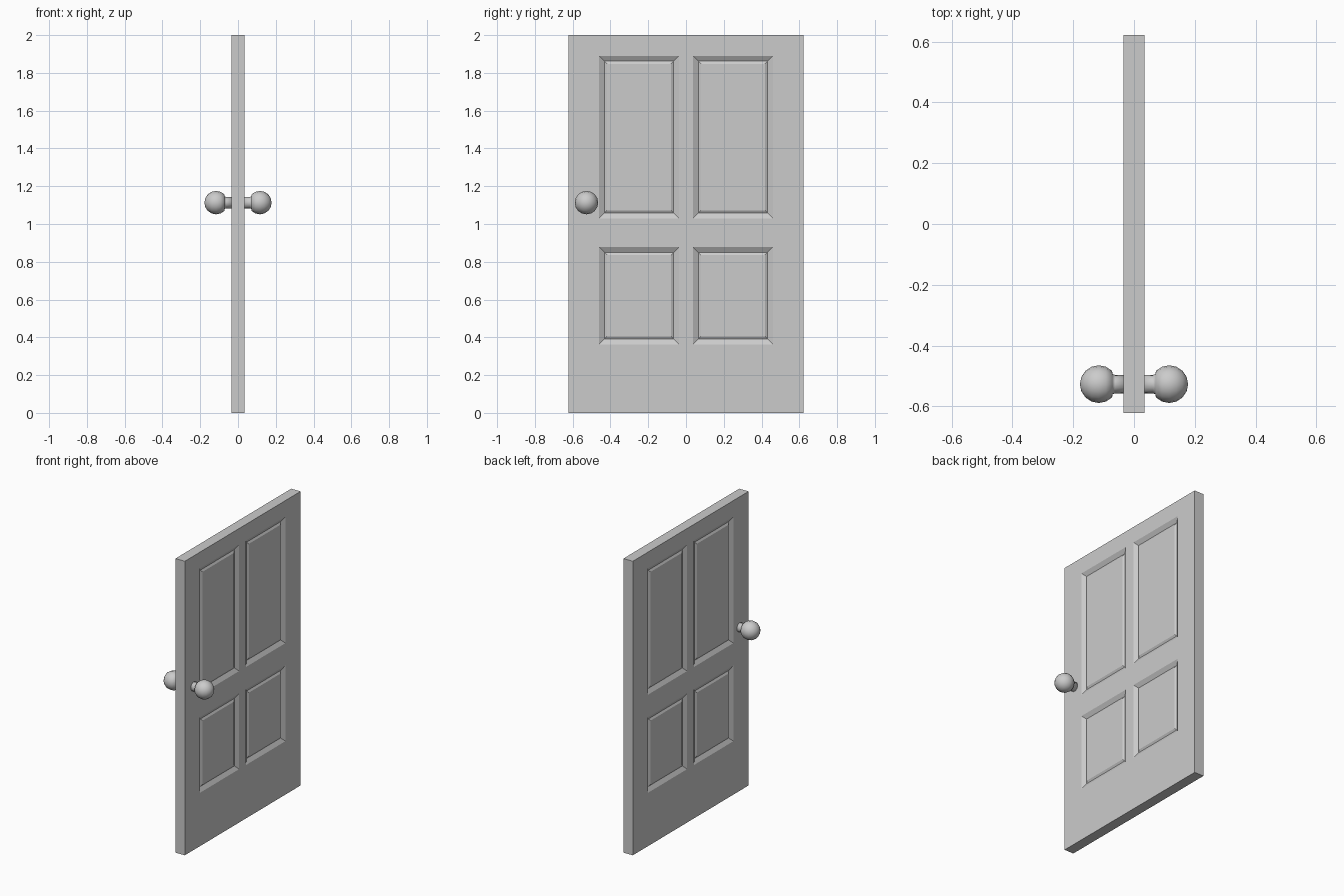
import bpy, bmesh, math
from mathutils import Vector, Matrix

if "Cube" in bpy.data.objects:
    bpy.data.objects.remove(bpy.data.objects["Cube"])

T, W, H = 0.035, 0.622, 2.0              # half thickness, half width, height
Y_SPANS = [(-0.46, -0.037), (0.037, 0.46)]
Z_SPANS = [(0.363, 0.878), (1.03, 1.89)]


def finish(bm, name):
    bmesh.ops.recalc_face_normals(bm, faces=bm.faces[:])
    me = bpy.data.meshes.new(name)
    bm.to_mesh(me)
    bm.free()
    ob = bpy.data.objects.new(name, me)
    bpy.context.collection.objects.link(ob)
    return ob


def inside(v, spans):
    return any(a < v < b for a, b in spans)


# Door slab, sliced along the panel outlines
bm = bmesh.new()
bmesh.ops.create_cube(bm, size=1, matrix=Matrix.Translation((0, 0, H / 2))
                      @ Matrix.Diagonal((2 * T, 2 * W, H, 1)))
cuts = [((0, y, 0), (0, 1, 0)) for s in Y_SPANS for y in s]
cuts += [((0, 0, z), (0, 0, 1)) for s in Z_SPANS for z in s]
for co, no in cuts:
    bmesh.ops.bisect_plane(bm, geom=bm.verts[:] + bm.edges[:] + bm.faces[:],
                           plane_co=co, plane_no=no)
bm.normal_update()

# Panels on both faces: sloped groove, then a raised field
panels = []
for f in bm.faces:
    c = f.calc_center_median()
    if abs(f.normal.x) > 0.9 and inside(c.y, Y_SPANS) and inside(c.z, Z_SPANS):
        panels.append(f)
for thick, depth in [(0.028, -0.017), (0.014, 0.008)]:
    bmesh.ops.inset_individual(bm, faces=panels, thickness=thick, depth=depth,
                               use_even_offset=True)
finish(bm, "door_panel")

# Knobs: neck flaring into a ball, lathed around the x axis
R, CX, SEG = 0.062, 0.116, 16
profile = [(0.03, 0.0), (0.03, 0.031), (0.062, 0.030), (0.070, 0.033)]
profile += [(CX - R * math.cos(a), R * math.sin(a))
            for a in [math.radians(d) for d in (45, 67.5, 90, 112.5, 135, 157.5, 180)]]
for name, side in (("knob_right", 1), ("knob_left", -1)):
    bm = bmesh.new()
    vs = [bm.verts.new((side * x, 0, max(r, 0))) for x, r in profile]
    es = [bm.edges.new(p) for p in zip(vs, vs[1:])]
    bmesh.ops.spin(bm, geom=vs + es, cent=(0, 0, 0), axis=(1, 0, 0),
                   angle=2 * math.pi, steps=SEG)
    bmesh.ops.remove_doubles(bm, verts=bm.verts[:], dist=1e-4)
    knob = finish(bm, name)
    knob.location = Vector((0, -0.527, 1.113))
    for p in knob.data.polygons:
        p.use_smooth = True
